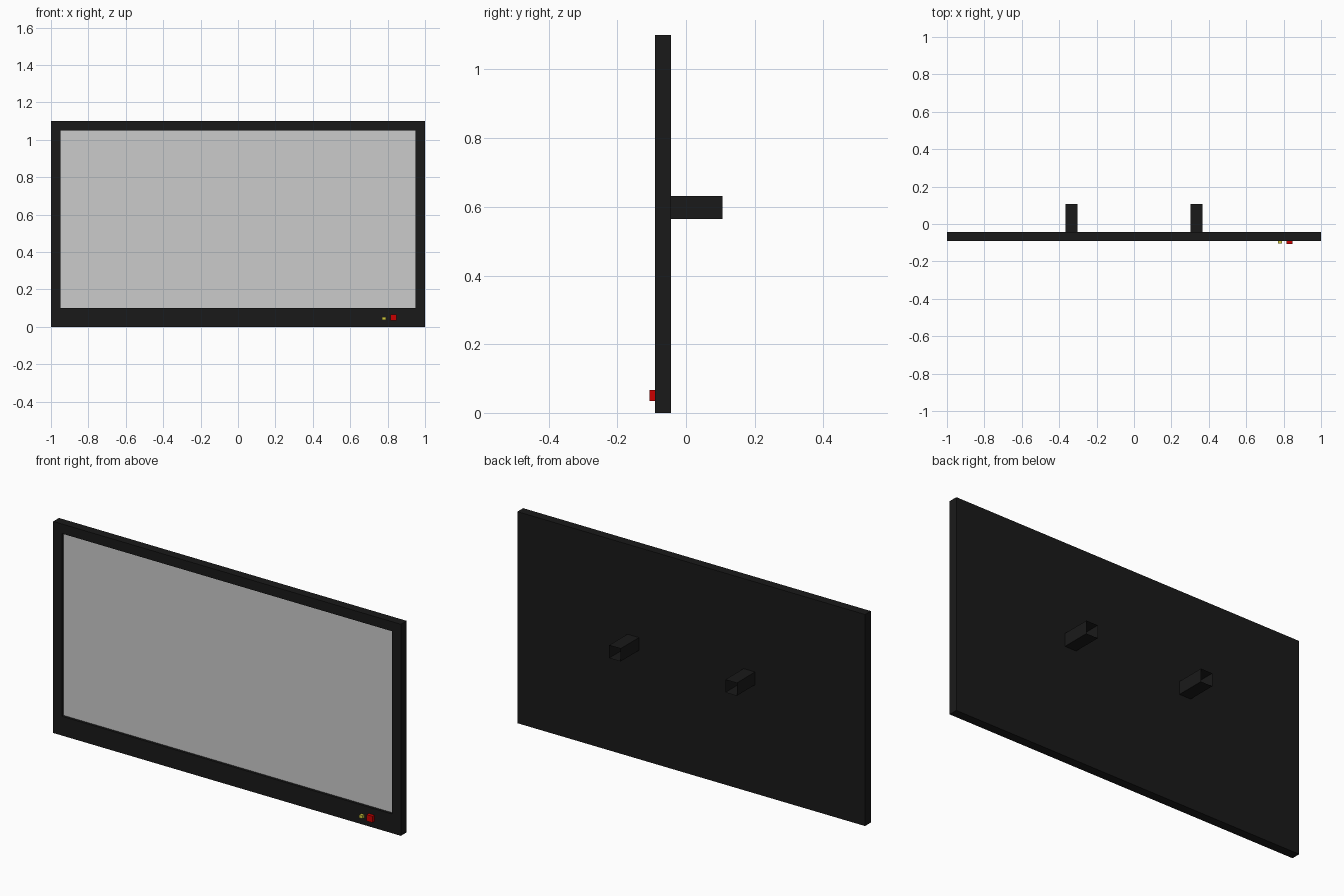
import bpy, bmesh

if "Cube" in bpy.data.objects:
    bpy.data.objects.remove(bpy.data.objects["Cube"])


def material(name, rgb):
    m = bpy.data.materials.new(name)
    m.diffuse_color = (*rgb, 1)
    m.use_nodes = True
    m.node_tree.nodes["Principled BSDF"].inputs["Base Color"].default_value = m.diffuse_color
    return m


def rect(bm, x0, x1, z0, z1, y):
    return [bm.verts.new(p) for p in ((x0, y, z0), (x1, y, z0), (x1, y, z1), (x0, y, z1))]


def loft(name, sections, mat=None, cap_start=True, cap_end=True):
    """Skin rectangles (x0, x1, z0, z1, y) in order, optionally capping the ends."""
    bm = bmesh.new()
    loops = [rect(bm, *s) for s in sections]
    for a, b in zip(loops, loops[1:]):
        for i in range(4):
            j = (i + 1) % 4
            bm.faces.new((a[i], a[j], b[j], b[i]))
    if cap_start:
        bm.faces.new(loops[0])
    if cap_end and len(loops) > 1:
        bm.faces.new(loops[-1][::-1])
    if len(loops) > 1:
        bmesh.ops.recalc_face_normals(bm, faces=bm.faces)
    mesh = bpy.data.meshes.new(name)
    bm.to_mesh(mesh)
    bm.free()
    obj = bpy.data.objects.new(name, mesh)
    bpy.context.collection.objects.link(obj)
    if mat:
        mesh.materials.append(mat)
    return obj


black = material("black_plastic", (0.01, 0.01, 0.01))
red = material("red_button", (0.6, 0.0, 0.0))
yellow = material("yellow_light", (0.65, 0.6, 0.05))

FRONT, BACK, RECESS = -0.09, -0.043, -0.077
OUTER = (-1, 1, 0, 1.1)
INNER = (-0.95, 0.95, 0.1, 1.05)

# Casing: back panel, sides, front bezel and the step in to the screen
loft("casing", [(*OUTER, BACK), (*OUTER, FRONT), (*INNER, FRONT), (*INNER, RECESS)],
     black, cap_end=False)

# Screen sits slightly behind the bezel
loft("screen", [(*INNER, RECESS)])

# Power button and indicator light
loft("power_button", [(0.815, 0.848, 0.034, 0.067, FRONT),
                      (0.815, 0.848, 0.034, 0.067, -0.107)], red)
loft("indicator_light", [(0.771, 0.79, 0.038, 0.054, FRONT),
                         (0.771, 0.79, 0.038, 0.054, -0.105)], yellow)

# Hollow wall brackets, open at the wall end
for side, x in (("left", -0.334), ("right", 0.334)):
    section = (x - 0.033, x + 0.033, 0.565, 0.632)
    loft(side + "_wall_bracket", [(*section, BACK), (*section, 0.107)], black,
         cap_start=False, cap_end=False)
